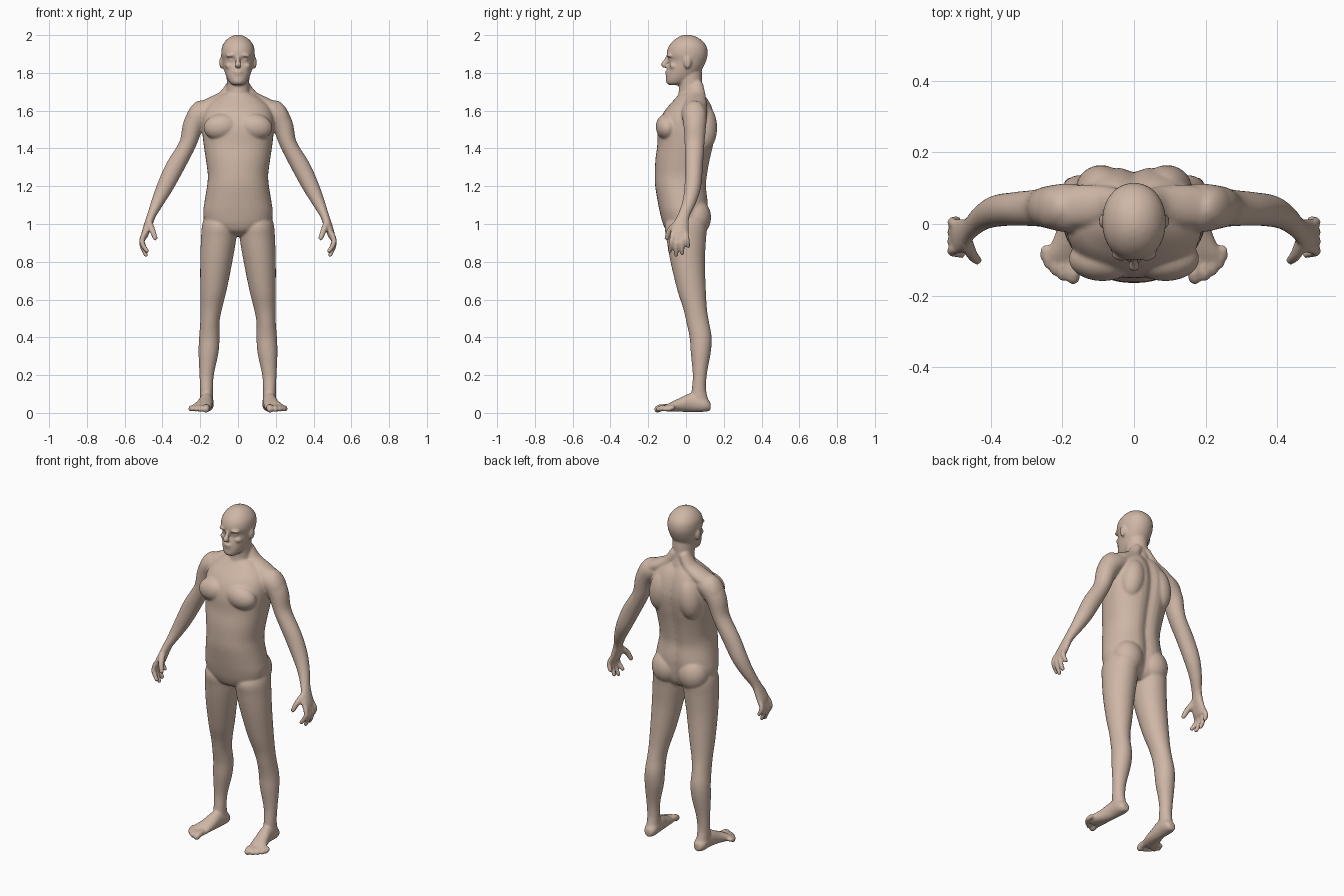
import bpy, bmesh, math
from mathutils import Vector, Matrix

X, Y, Z = Vector((1, 0, 0)), Vector((0, 1, 0)), Vector((0, 0, 1))
bm = bmesh.new()


def spline(pts, n=5):
    """Catmull-Rom through tuples of numbers."""
    p = [pts[0]] + list(pts) + [pts[-1]]
    out = []
    for i in range(1, len(p) - 2):
        for k in range(n):
            t = k / n
            out.append([0.5 * (2 * b + (c - a) * t + (2 * a - 5 * b + 4 * c - d) * t * t
                               + (3 * b - a - 3 * c + d) * t ** 3)
                        for a, b, c, d in zip(p[i - 1], p[i], p[i + 1], p[i + 2])])
    return out + [list(pts[-1])]


def tube(pts, ref=X, axis=None, side=1, power=1.0, groove=0.0, seg=40):
    """Loft ellipses (x, y, z, radius along ref, other radius) along a path."""
    rows = spline(pts)
    c = [Vector(r[:3]) for r in rows]
    loops = []
    for i, r in enumerate(rows):
        t = axis or (c[min(i + 1, len(c) - 1)] - c[max(i - 1, 0)]).normalized()
        u = (ref - t * ref.dot(t)).normalized()
        v = t.cross(u)
        loop = []
        for k in range(seg):
            a = 2 * math.pi * k / seg
            ca, sa = math.cos(a), math.sin(a)
            du = r[3] * math.copysign(abs(ca) ** power, ca)
            dv = r[4] * math.copysign(abs(sa) ** power, sa)
            if sa > 0:
                dv -= groove * math.exp(-(du / 0.03) ** 2)
            q = c[i] + u * du + v * dv
            loop.append(bm.verts.new((q.x * side, q.y, q.z)))
        loops.append(loop)
    for a, b in zip(loops, loops[1:]):
        for k in range(seg):
            j = (k + 1) % seg
            bm.faces.new((a[k], a[j], b[j], b[k]))
    bm.faces.new(loops[0])
    bm.faces.new(loops[-1])


def column(rows, side=1, **kw):
    """Upright loft from (z, x min, x max, y front, y back)."""
    tube([((a + b) / 2, (f + k) / 2, z, (b - a) / 2, (k - f) / 2)
          for z, a, b, f, k in rows], axis=Z, side=side, **kw)


def centred(rows, **kw):
    column([(z, -w, w, f, k) for z, w, f, k in rows], **kw)


def ball(pos, rad, side=1, tilt=0.0):
    m = (Matrix.Translation((pos[0] * side, pos[1], pos[2]))
         @ Matrix.Rotation(tilt * side, 4, 'Y') @ Matrix.Diagonal((*rad, 1)))
    bmesh.ops.create_uvsphere(bm, u_segments=28, v_segments=16, radius=1, matrix=m)


def digit(pts, side, ref):
    tube([(x, y, z, r, r) for x, y, z, r in pts], ref=ref, side=side, seg=16)
    ball(pts[-1][:3], [pts[-1][3]] * 3, side)


# torso
centred([(.935, .05, -.05, .07), (.96, .11, -.10, .095), (1.0, .17, -.122, .11),
         (1.06, .184, -.138, .118), (1.12, .177, -.15, .12), (1.2, .164, -.163, .112),
         (1.26, .16, -.165, .118), (1.34, .17, -.162, .132), (1.42, .182, -.152, .15),
         (1.5, .19, -.15, .162), (1.56, .19, -.135, .158), (1.61, .175, -.105, .145),
         (1.65, .14, -.07, .127), (1.69, .085, -.035, .10)], power=.9, groove=.018)
# neck
centred([(1.62, .085, -.06, .11), (1.68, .066, -.042, .10), (1.73, .06, -.038, .087),
         (1.79, .06, -.045, .085), (1.85, .055, -.03, .08)])
# head
centred([(1.735, .025, -.09, -.04), (1.748, .044, -.103, .0), (1.78, .062, -.105, .05),
         (1.82, .075, -.099, .085), (1.862, .083, -.09, .106), (1.9, .089, -.102, .115),
         (1.94, .084, -.092, .109), (1.972, .064, -.066, .084), (1.992, .038, -.036, .052),
         (2.001, .012, -.01, .022)], power=.95)
# nose, lips and chin
tube([(0, -.094, 1.888, .009, .01), (0, -.108, 1.86, .012, .013), (0, -.119, 1.843, .018, .014),
      (0, -.105, 1.832, .014, .008)], seg=20)
ball((0, -.099, 1.806), (.026, .012, .007))
ball((0, -.097, 1.793), (.023, .012, .007))
ball((0, -.093, 1.758), (.026, .014, .017))

for s in (1, -1):
    # brow, eye, cheek, ear
    ball((.034, -.084, 1.893), (.032, .02, .010), s, .1)
    ball((.034, -.076, 1.868), (.017, .013, .010), s)
    ball((.046, -.066, 1.838), (.022, .022, .016), s, .3)
    ball((.088, .008, 1.855), (.011, .02, .033), s)
    # trapezius, chest, shoulder blade, buttock
    tube([(.025, .055, 1.745, .035, .03), (.07, .055, 1.675, .05, .035),
          (.14, .05, 1.632, .06, .04), (.2, .045, 1.605, .055, .04)], ref=Y, side=s)
    ball((.088, -.098, 1.515), (.095, .062, .07), s, .15)
    ball((.092, .095, 1.51), (.07, .07, .125), s, -.15)
    ball((.088, .05, 1.035), (.088, .083, .1), s)
    # leg
    column([(1.07, .03, .165, -.06, .08), (1.0, .008, .189, -.11, .11),
            (.92, .010, .196, -.103, .106), (.8, .03, .2, -.082, .1),
            (.65, .06, .2, -.046, .105), (.55, .085, .199, -.014, .111),
            (.48, .098, .2, .002, .122), (.4, .098, .206, .019, .136),
            (.32, .103, .209, .025, .131), (.2, .128, .204, .036, .11),
            (.12, .133, .201, .03, .107), (.06, .132, .2, .025, .12),
            (.015, .138, .195, .05, .122)], side=s)
    # foot
    tube([(.164, .13, .034, .022, .022), (.165, .1, .045, .037, .039),
          (.168, .03, .055, .037, .05), (.178, -.03, .043, .043, .037),
          (.192, -.08, .032, .052, .025), (.2, -.108, .024, .05, .017)],
         ref=X, axis=-Y, side=s)
    # toes
    for bx, tx, ty, r in ((.168, .17, -.15, .019), (.194, .2, -.146, .014),
                          (.213, .222, -.132, .013), (.228, .24, -.113, .013),
                          (.238, .252, -.092, .012)):
        digit([(bx, -.07, .028, r), (tx - .002, ty + .02, .028, r), (tx, ty, .019, r)], s, X)
    # arm and palm
    ball((.226, .046, 1.575), (.044, .06, .085), s, -.45)
    tube([(.11, .045, 1.605, .06, .05), (.185, .045, 1.588, .068, .064),
          (.235, .047, 1.525, .06, .056), (.268, .045, 1.42, .052, .045),
          (.335, .042, 1.3, .047, .049), (.385, .036, 1.2, .044, .044),
          (.424, .018, 1.12, .036, .034), (.456, -.01, 1.05, .031, .024),
          (.474, -.025, 1.0, .04, .022), (.49, -.034, .955, .049, .02),
          (.498, -.035, .925, .044, .015)], ref=Y, side=s)
    # fingers
    for by, bz, ty, tz, tx in ((-.069, .95, -.085, .857, .482), (-.046, .945, -.053, .836, .488),
                               (-.023, .945, -.02, .845, .492), (-.001, .95, .012, .882, .496)):
        digit([(.496, by, bz, .0145), (.509, (by + ty) / 2, (bz + tz) / 2, .0138),
               (tx, ty, tz, .0118)], s, Y)
    # thumb
    digit([(.472, -.045, 1.005, .02), (.453, -.085, .965, .0165), (.438, -.102, .925, .013)], s, Y)

bmesh.ops.recalc_face_normals(bm, faces=bm.faces)
mesh = bpy.data.meshes.new("human_body")
bm.to_mesh(mesh)
bm.free()
body = bpy.data.objects.new("human_body", mesh)
bpy.context.collection.objects.link(body)

# fuse all parts into one skin and soften the joins
fuse = body.modifiers.new("fuse", 'REMESH')
fuse.mode = 'VOXEL'
fuse.voxel_size = .006
fuse.use_smooth_shade = True
soft = body.modifiers.new("soften", 'SMOOTH')
soft.factor = .5
soft.iterations = 8

# skin colour
skin = bpy.data.materials.new("skin")
skin.diffuse_color = (.62, .47, .38, 1)
mesh.materials.append(skin)
